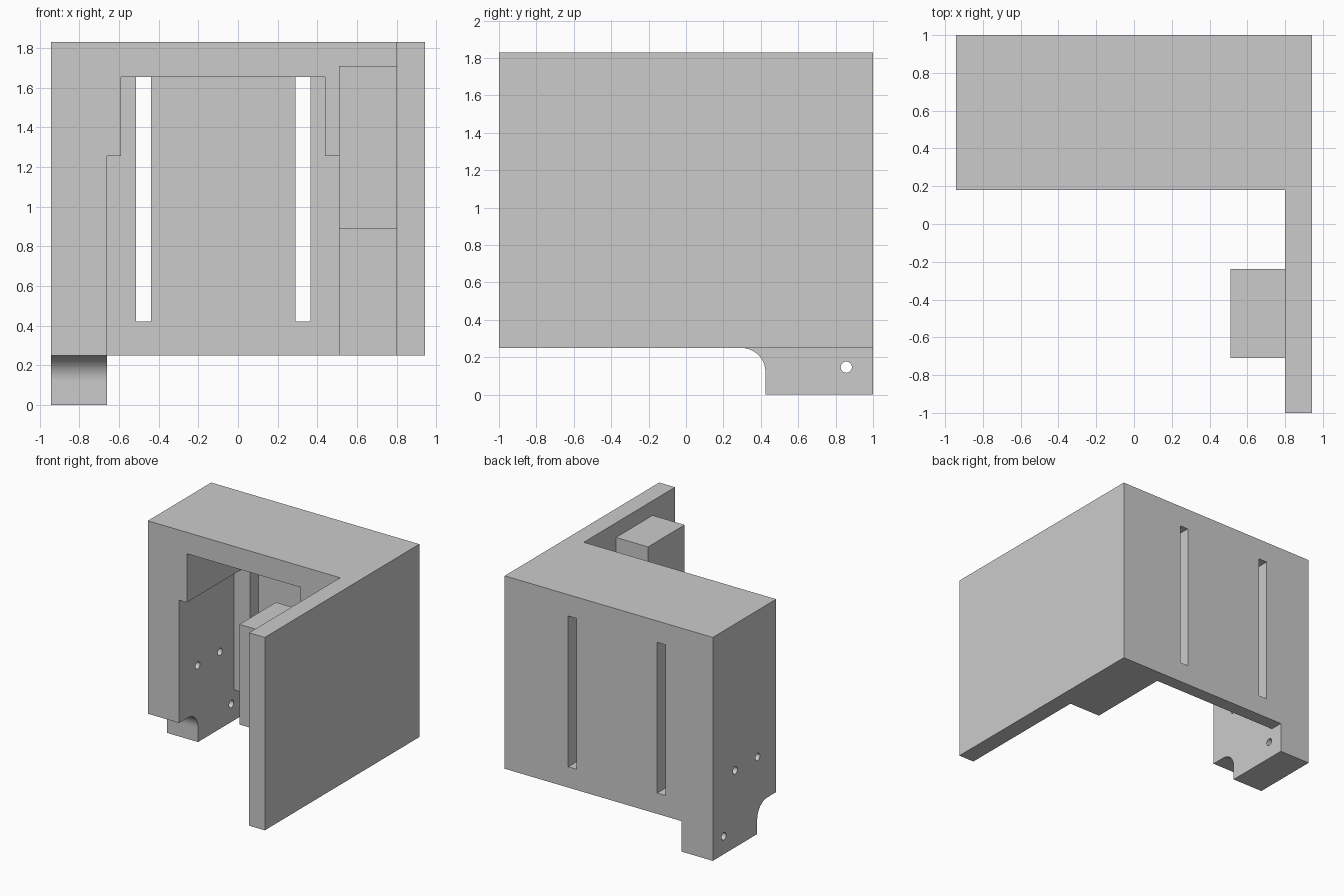
import bpy, math
from mathutils import Vector

cube = bpy.data.objects.get("Cube")
if cube:
    bpy.data.objects.remove(cube, do_unlink=True)

grey = bpy.data.materials.new("plain_grey")
grey.use_nodes = True
colour = (0.6, 0.6, 0.6, 1)
grey.diffuse_color = colour
grey.node_tree.nodes["Principled BSDF"].inputs["Base Color"].default_value = colour


def prism(name, profile, axis, start, end):
    """Extrude a 2D profile along an axis; the profile uses the other two axes in xyz order."""
    def place(p, d):
        co = list(p)
        co.insert("xyz".index(axis), d)
        return Vector(co)
    n = len(profile)
    verts = [place(p, d) for d in (start, end) for p in profile]
    faces = [list(range(n))[::-1], list(range(n, 2 * n))]
    faces += [[i, (i + 1) % n, n + (i + 1) % n, n + i] for i in range(n)]
    mesh = bpy.data.meshes.new(name)
    mesh.from_pydata(verts, [], faces)
    # Point the normals outward whichever way the profile winds
    area = sum(a[0] * b[1] - b[0] * a[1] for a, b in zip(profile, profile[1:] + profile[:1]))
    if (area > 0) == (axis == "y"):
        mesh.flip_normals()
    mesh.materials.append(grey)
    obj = bpy.data.objects.new(name, mesh)
    bpy.context.collection.objects.link(obj)
    return obj


def rect(a, b, c, d):
    return [(a, c), (b, c), (b, d), (a, d)]


def arc(centre, radius, start, end, steps):
    angles = [math.radians(start + (end - start) * i / steps) for i in range(steps + 1)]
    return [(centre[0] + radius * math.cos(t), centre[1] + radius * math.sin(t)) for t in angles]


def combine(target, tool, operation):
    mod = target.modifiers.new(tool.name, "BOOLEAN")
    mod.operation, mod.solver, mod.object = operation, "EXACT", tool
    bpy.context.view_layer.objects.active = target
    bpy.ops.object.modifier_apply(modifier=mod.name)
    bpy.data.objects.remove(tool, do_unlink=True)


SIDE, PANEL, WALL = 0.943, 0.80, -0.66
BASE, TOP, FRONT, BACK_WALL = 0.25, 1.83, 0.18, 0.89

# Housing and long side panel, L-shaped in plan
body = prism("housing", [(-SIDE, FRONT), (PANEL, FRONT), (PANEL, -1), (SIDE, -1),
                         (SIDE, 1), (-SIDE, 1)], "z", BASE, TOP)

# Leg below the right wall, with a concave fillet at its front
leg = prism("leg", [(0.425, 0), (1, 0), (1, 0.4), (0.295, 0.4)]
            + arc((0.295, 0.12), 0.13, 90, 0, 16), "x", -SIDE, WALL)
combine(body, leg, "UNION")

# Stepped cavity, open at the front and below
cavity = prism("cavity", [(WALL, 0.1), (WALL, 1.255), (-0.59, 1.255), (-0.59, 1.655),
                          (0.44, 1.655), (0.44, 1.255), (0.51, 1.255), (0.51, 0.1)],
               "y", 0, BACK_WALL)
combine(body, cavity, "DIFFERENCE")

# Two tall slots through the back wall
for x in (-0.515, 0.29):
    combine(body, prism("slot", rect(x, x + 0.077, 0.42, 1.655), "y", 0.8, 1.1), "DIFFERENCE")

# Round holes through the right wall and the leg
for y, z in ((0.42, 0.63), (0.71, 0.63), (0.857, 0.147)):
    hole = prism("hole", arc((y, z), 0.03, 0, 360, 24)[:-1], "x", -1.1, -0.6)
    combine(body, hole, "DIFFERENCE")

# Guide block on the inside of the panel
block = prism("guide_block", rect(0.51, PANEL, -0.71, -0.237), "z", 0.89, 1.71)

for obj in (body, block):
    bpy.ops.object.select_all(action="DESELECT")
    obj.select_set(True)
    bpy.context.view_layer.objects.active = obj
    bpy.ops.object.shade_smooth_by_angle(angle=math.radians(30))
